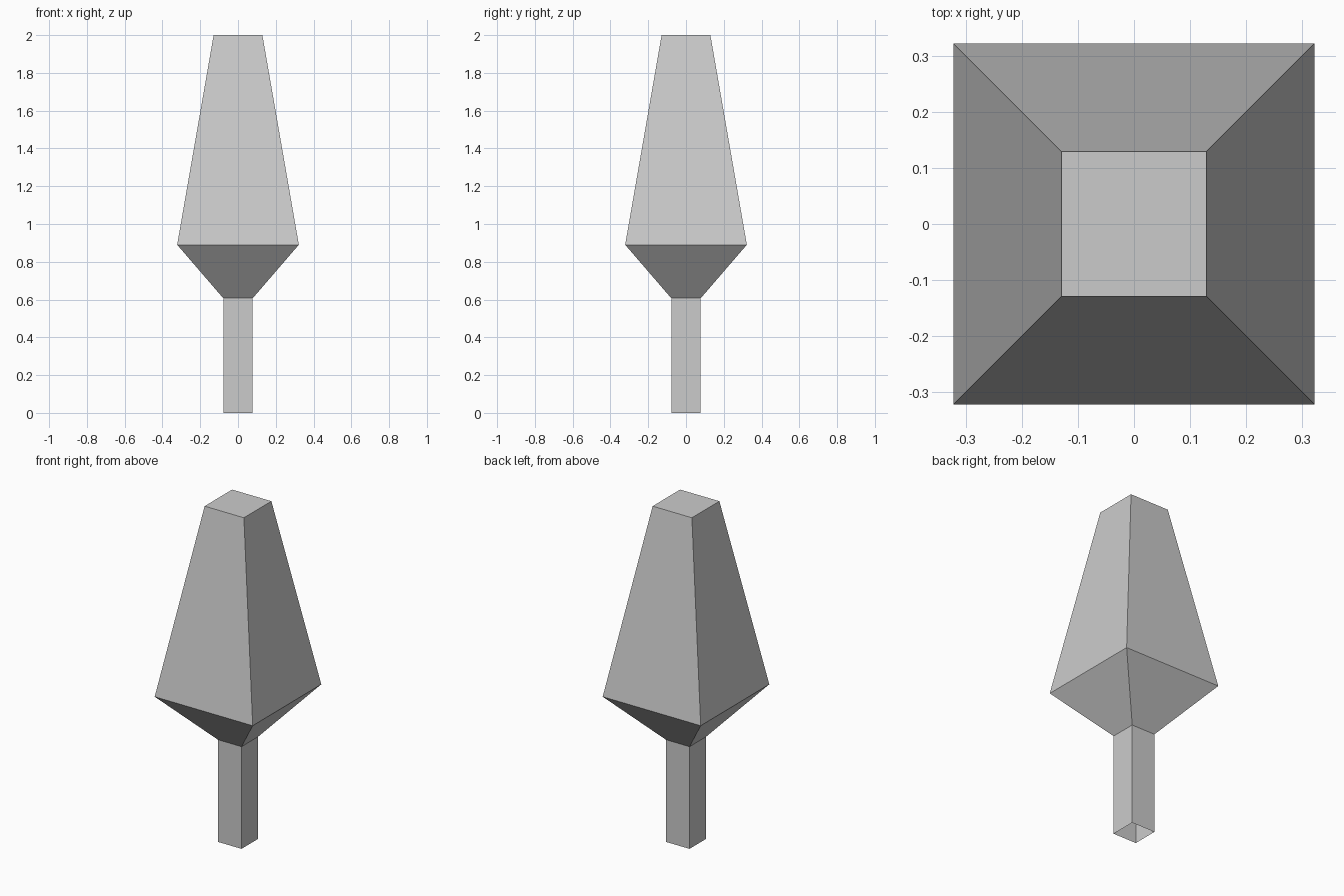
import bpy, bmesh

if "Cube" in bpy.data.objects:
    bpy.data.objects.remove(bpy.data.objects["Cube"])


def square_loft(name, sections, cap_top=False):
    """Skin square sections given as (z, half_width), bottom left open."""
    bm = bmesh.new()
    rings = [[bm.verts.new((sx * h, sy * h, z))
              for sx, sy in ((-1, -1), (1, -1), (1, 1), (-1, 1))]
             for z, h in sections]
    for low, high in zip(rings, rings[1:]):
        for i in range(4):
            j = (i + 1) % 4
            bm.faces.new((low[i], low[j], high[j], high[i]))
    if cap_top:
        bm.faces.new(rings[-1])
    mesh = bpy.data.meshes.new(name)
    bm.to_mesh(mesh)
    bm.free()
    obj = bpy.data.objects.new(name, mesh)
    bpy.context.collection.objects.link(obj)
    return obj


# Trunk: straight square tube, open underneath
square_loft("trunk", [(0, 0.078), (0.607, 0.078)])

# Foliage: flares out from the trunk, then tapers to a flat top
square_loft("foliage", [(0.607, 0.078), (0.89, 0.322), (2.0, 0.129)], cap_top=True)
